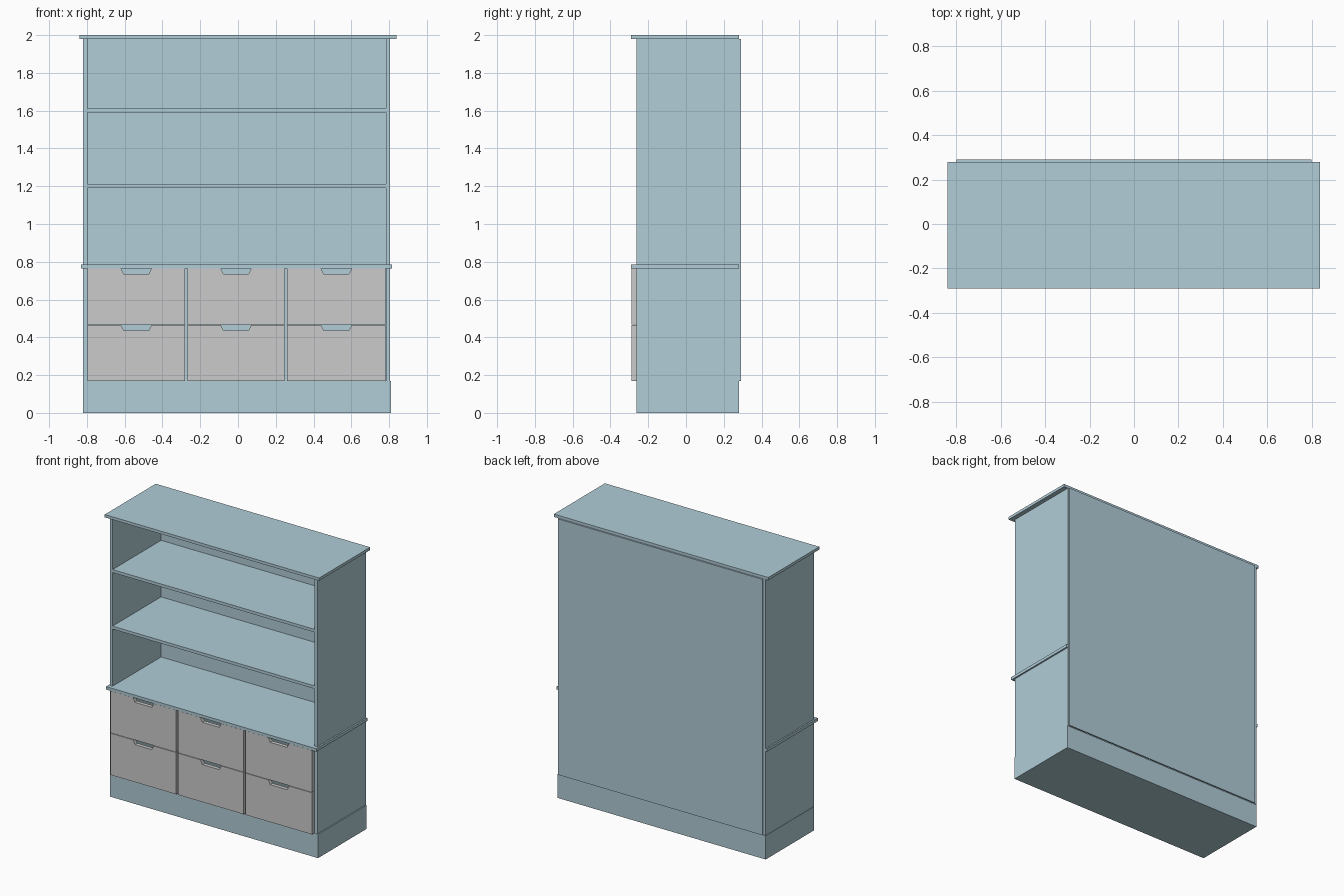
import bpy, bmesh

if "Cube" in bpy.data.objects:
    bpy.data.objects.remove(bpy.data.objects["Cube"])

blue = bpy.data.materials.new("painted_blue")
blue.diffuse_color = (0.44, 0.61, 0.68, 1)
blue.use_nodes = True
blue.node_tree.nodes["Principled BSDF"].inputs["Base Color"].default_value = blue.diffuse_color


def box(name, x0, x1, y0, y1, z0, z1):
    extrude(name, [(x0, z0), (x1, z0), (x1, z1), (x0, z1)], y0, y1, blue)


def extrude(name, profile, y0, y1, mat=None):
    """Extrude an x-z outline from y0 back to y1."""
    bm = bmesh.new()
    face = bm.faces.new([bm.verts.new((x, y0, z)) for x, z in profile])
    ext = bmesh.ops.extrude_face_region(bm, geom=[face])["geom"]
    moved = [g for g in ext if isinstance(g, bmesh.types.BMVert)]
    bmesh.ops.translate(bm, verts=moved, vec=(0, y1 - y0, 0))
    bmesh.ops.recalc_face_normals(bm, faces=bm.faces)
    mesh = bpy.data.meshes.new(name)
    bm.to_mesh(mesh)
    bm.free()
    if mat:
        mesh.materials.append(mat)
    bpy.context.collection.objects.link(bpy.data.objects.new(name, mesh))


FRONT, LIP, BACK = -0.262, -0.29, 0.28

# plinth, counter, top and back
box("plinth", -0.82, 0.81, FRONT, BACK, 0, 0.168)
box("counter", -0.83, 0.816, LIP, BACK, 0.765, 0.786)
box("top_board", -0.84, 0.838, LIP, BACK, 1.98, 2.0)
box("back_panel", -0.80, 0.80, BACK, 0.29, 0.17, 1.98)

# side panels, lower and upper
for side, x0, x1 in (("left", -0.82, -0.798), ("right", 0.783, 0.805)):
    box("lower_side_" + side, x0, x1, FRONT, BACK, 0.17, 0.765)
    box("upper_side_" + side, x0, x1, FRONT, BACK, 0.786, 1.98)

# shelves
for z in (1.19, 1.59):
    box("shelf", -0.798, 0.783, FRONT, BACK, z, z + 0.021)

# dividers between the drawer columns
for x in (-0.281, 0.247):
    box("drawer_divider", x, x + 0.013, FRONT, BACK, 0.17, 0.765)

# drawer fronts with a tapered finger notch in the top edge
for x0, x1 in ((-0.796, -0.281), (-0.268, 0.247), (0.26, 0.781)):
    c = (x0 + x1) / 2
    for z0, z1 in ((0.17, 0.465), (0.468, 0.764)):
        extrude("drawer_front", [
            (x0, z0), (x1, z0), (x1, z1), (c + 0.081, z1), (c + 0.066, z1 - 0.03),
            (c - 0.066, z1 - 0.03), (c - 0.081, z1), (x0, z1)], LIP + 0.001, FRONT)
